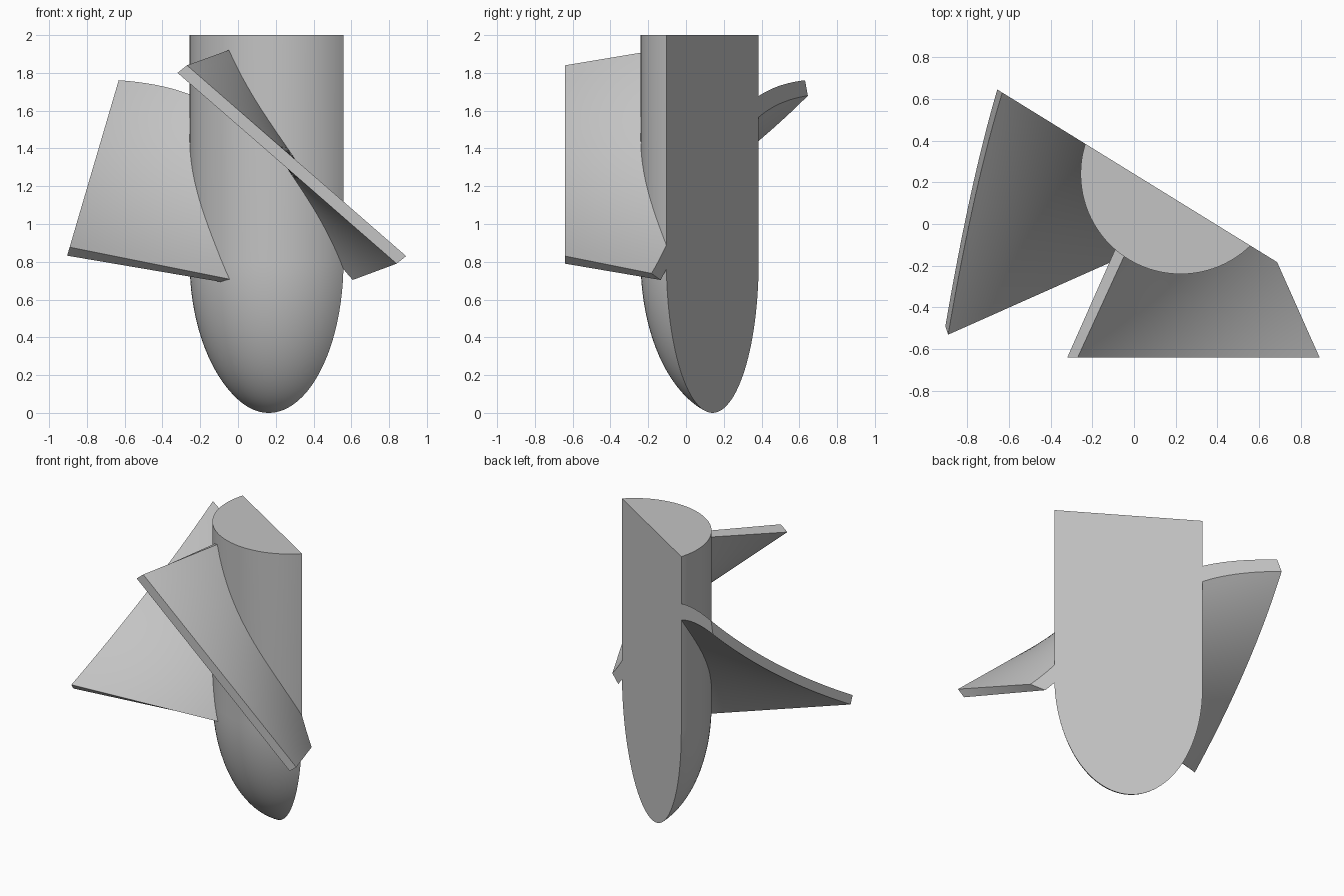
import bpy, bmesh, math
from mathutils import Vector, Matrix

cube = bpy.data.objects.get("Cube")
if cube:
    bpy.data.objects.remove(cube, do_unlink=True)

grey = bpy.data.materials.new("plain_grey")
grey.use_nodes = True
colour = (0.55, 0.55, 0.55, 1)
grey.diffuse_color = colour
grey.node_tree.nodes["Principled BSDF"].inputs["Base Color"].default_value = colour

CENTRE = Vector((0.224, 0.24, 0))
RADIUS, SHOULDER, NOSE, TOP = 0.48, 0.8, 0.825, 2.0
# Section plane shared by the hub and the blades: point, normal of the removed side
SECTION = (Vector((0.163, 0.14, 0)), Vector((0.525, 0.851, 0)))


def clip(bm, point, normal):
    """Cut away the side the normal points to and cap the opening."""
    bmesh.ops.bisect_plane(bm, geom=bm.verts[:] + bm.edges[:] + bm.faces[:],
                           plane_co=point, plane_no=normal, clear_outer=True)
    edges = [e for e in bm.edges if e.is_boundary]
    bmesh.ops.holes_fill(bm, edges=edges, sides=0)


def finish(name, bm):
    bmesh.ops.recalc_face_normals(bm, faces=bm.faces[:])
    mesh = bpy.data.meshes.new(name)
    bm.to_mesh(mesh)
    bm.free()
    mesh.materials.append(grey)
    obj = bpy.data.objects.new(name, mesh)
    bpy.context.collection.objects.link(obj)
    bpy.ops.object.select_all(action="DESELECT")
    obj.select_set(True)
    bpy.context.view_layer.objects.active = obj
    bpy.ops.object.shade_smooth_by_angle(angle=math.radians(30))
    return obj


def make_hub():
    """Round shaft with a rounded nose, turned about the axis, then sectioned."""
    bm = bmesh.new()
    steps = 24
    profile = [(0, TOP), (RADIUS, TOP)]
    for i in range(steps + 1):
        a = math.pi / 2 * i / steps
        profile.append((RADIUS * math.cos(a), SHOULDER - NOSE * math.sin(a)))
    verts = [bm.verts.new((r, 0, z)) for r, z in profile]
    edges = [bm.edges.new(pair) for pair in zip(verts, verts[1:])]
    bmesh.ops.spin(bm, geom=verts + edges, axis=(0, 0, 1), cent=(0, 0, 0),
                   angle=math.tau, steps=96)
    bmesh.ops.remove_doubles(bm, verts=bm.verts[:], dist=1e-4)
    bmesh.ops.translate(bm, verts=bm.verts[:], vec=CENTRE)
    clip(bm, *SECTION)
    return finish("hub", bm)


# Blade corners (x, z) on the axis and at the reach: upper start/end, lower end/start
REACH = 0.88
INNER = [(-0.091, 1.987), (0.274, 0.654), (0.211, 0.64), (-0.154, 1.973)]
OUTER = [(-0.494, 1.84), (0.666, 0.83), (0.616, 0.79), (-0.544, 1.80)]


def blade_section(distance):
    t = distance / REACH
    return [Vector((a[0] + (b[0] - a[0]) * t, -distance, a[1] + (b[1] - a[1]) * t))
            for a, b in zip(INNER, OUTER)]


def make_blade(name, turn, trim):
    """Twisted slab ruled between a steep root and a shallow tip."""
    bm = bmesh.new()
    n = 32
    rows = []
    for j in range(n + 1):
        us, ue, le, ls = blade_section(0.25 + 1.0 * j / n)
        ring = [us.lerp(ue, i / n) for i in range(n + 1)]
        ring += [le.lerp(ls, i / n) for i in range(n + 1)]
        rows.append([bm.verts.new(p) for p in ring])
    count = len(rows[0])
    for a, b in zip(rows, rows[1:]):
        for i in range(count):
            k = (i + 1) % count
            bm.faces.new((a[i], a[k], b[k], b[i]))
    for end in (rows[0], rows[-1]):
        bm.faces.new(end)
    bmesh.ops.transform(bm, verts=bm.verts[:],
                        matrix=Matrix.Translation(CENTRE) @ Matrix.Rotation(turn, 4, "Z"))
    bmesh.ops.recalc_face_normals(bm, faces=bm.faces[:])
    clip(bm, *trim)
    clip(bm, *SECTION)
    return finish(name, bm)


make_hub()
make_blade("front_blade", 0, (Vector((0, -0.64, 0)), Vector((0, -1, 0))))
make_blade("right_blade", -math.pi / 2,
           (Vector((-0.895, 0, 0.865)), Vector((-1, 0, 0.294))))
